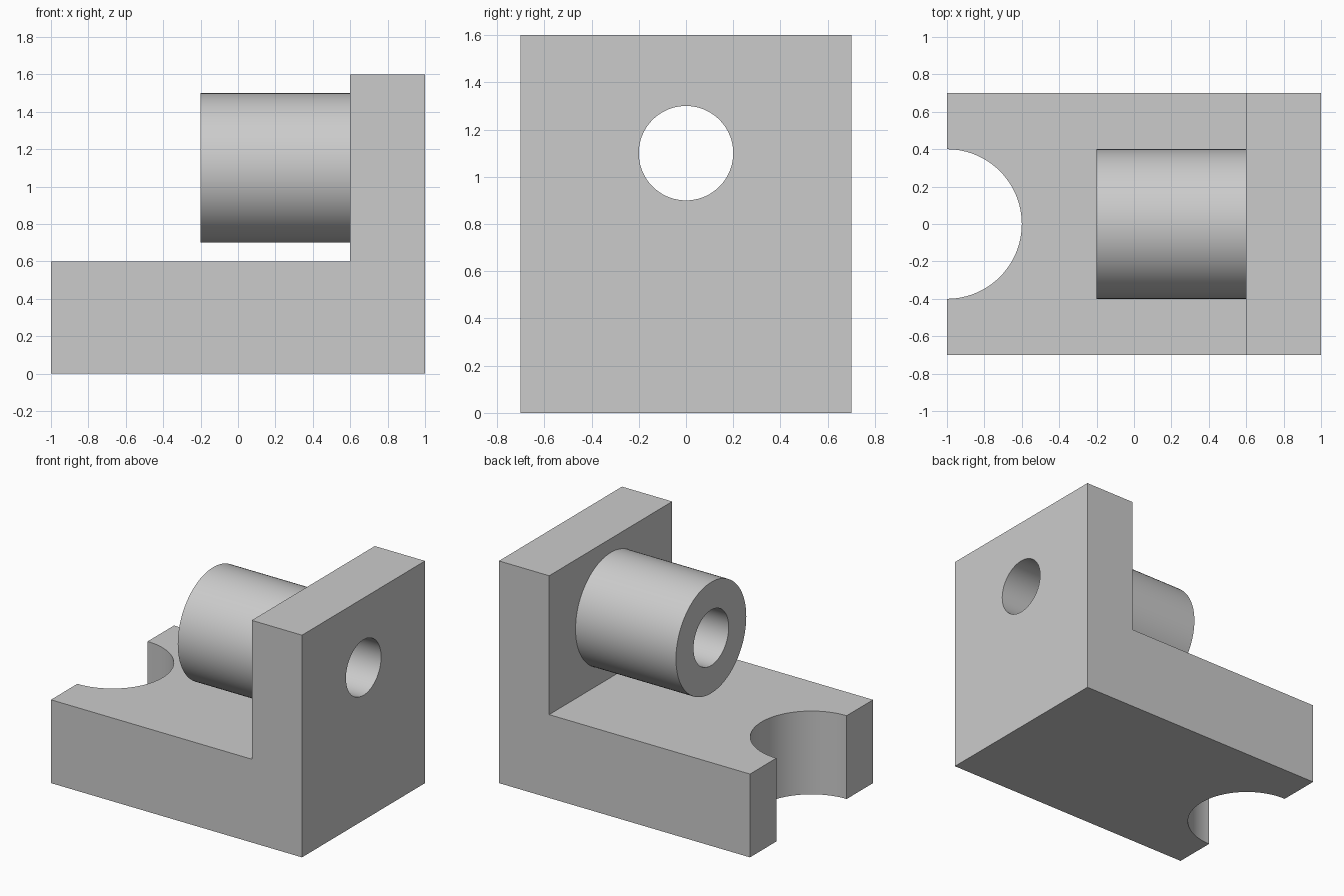
import bpy
import bmesh
from math import radians
from mathutils import Matrix, Vector

default_cube = bpy.data.objects.get("Cube")
if default_cube:
    bpy.data.objects.remove(default_cube, do_unlink=True)

HALF_DEPTH = 0.7
BORE_Z = 1.1
SIDES = 96

# Single plain grey
grey = bpy.data.materials.new("plain_grey")
grey.use_nodes = True
grey.diffuse_color = (0.6, 0.6, 0.6, 1)
grey.node_tree.nodes["Principled BSDF"].inputs["Base Color"].default_value = grey.diffuse_color


def make_object(name, bm):
    bmesh.ops.recalc_face_normals(bm, faces=bm.faces)
    mesh = bpy.data.meshes.new(name)
    bm.to_mesh(mesh)
    bm.free()
    mesh.materials.append(grey)
    obj = bpy.data.objects.new(name, mesh)
    bpy.context.collection.objects.link(obj)
    return obj


def extruded_profile(name, points):
    """Extrude an (x, z) outline across the full depth."""
    bm = bmesh.new()
    face = bm.faces.new([bm.verts.new((x, -HALF_DEPTH, z)) for x, z in points])
    result = bmesh.ops.extrude_face_region(bm, geom=[face])
    verts = [v for v in result["geom"] if isinstance(v, bmesh.types.BMVert)]
    bmesh.ops.translate(bm, verts=verts, vec=(0, 2 * HALF_DEPTH, 0))
    return make_object(name, bm)


def cylinder(name, radius, start, end):
    """Solid cylinder between two points."""
    start, end = Vector(start), Vector(end)
    axis = end - start
    turn = axis.to_track_quat("Z", "Y").to_matrix().to_4x4()
    bm = bmesh.new()
    bmesh.ops.create_cone(bm, cap_ends=True, segments=SIDES, radius1=radius,
                          radius2=radius, depth=axis.length,
                          matrix=Matrix.Translation((start + end) / 2) @ turn)
    return make_object(name, bm)


def combine(target, tool, operation):
    """Apply a boolean and discard the tool."""
    tool.hide_render = True
    mod = target.modifiers.new(tool.name, "BOOLEAN")
    mod.operation = operation
    mod.solver = "EXACT"
    mod.object = tool
    bpy.context.view_layer.objects.active = target
    bpy.ops.object.modifier_apply(modifier=mod.name)
    bpy.data.objects.remove(tool, do_unlink=True)


# L-shaped body: base plate and upright wall
bracket = extruded_profile("bracket", [(-1, 0), (1, 0), (1, 1.6),
                                       (0.6, 1.6), (0.6, 0.6), (-1, 0.6)])

# Round boss on the wall, through bore, and half-round notch in the base
boss = cylinder("boss", 0.4, (-0.2, 0, BORE_Z), (0.8, 0, BORE_Z))
combine(bracket, boss, "UNION")
bore = cylinder("bore_cutter", 0.2, (-0.5, 0, BORE_Z), (1.3, 0, BORE_Z))
combine(bracket, bore, "DIFFERENCE")
notch = cylinder("notch_cutter", 0.4, (-1, 0, -0.2), (-1, 0, 0.9))
combine(bracket, notch, "DIFFERENCE")

# Smooth round walls, crisp edges
bpy.ops.object.select_all(action="DESELECT")
bracket.select_set(True)
bpy.context.view_layer.objects.active = bracket
bpy.ops.object.shade_smooth_by_angle(angle=radians(30))
